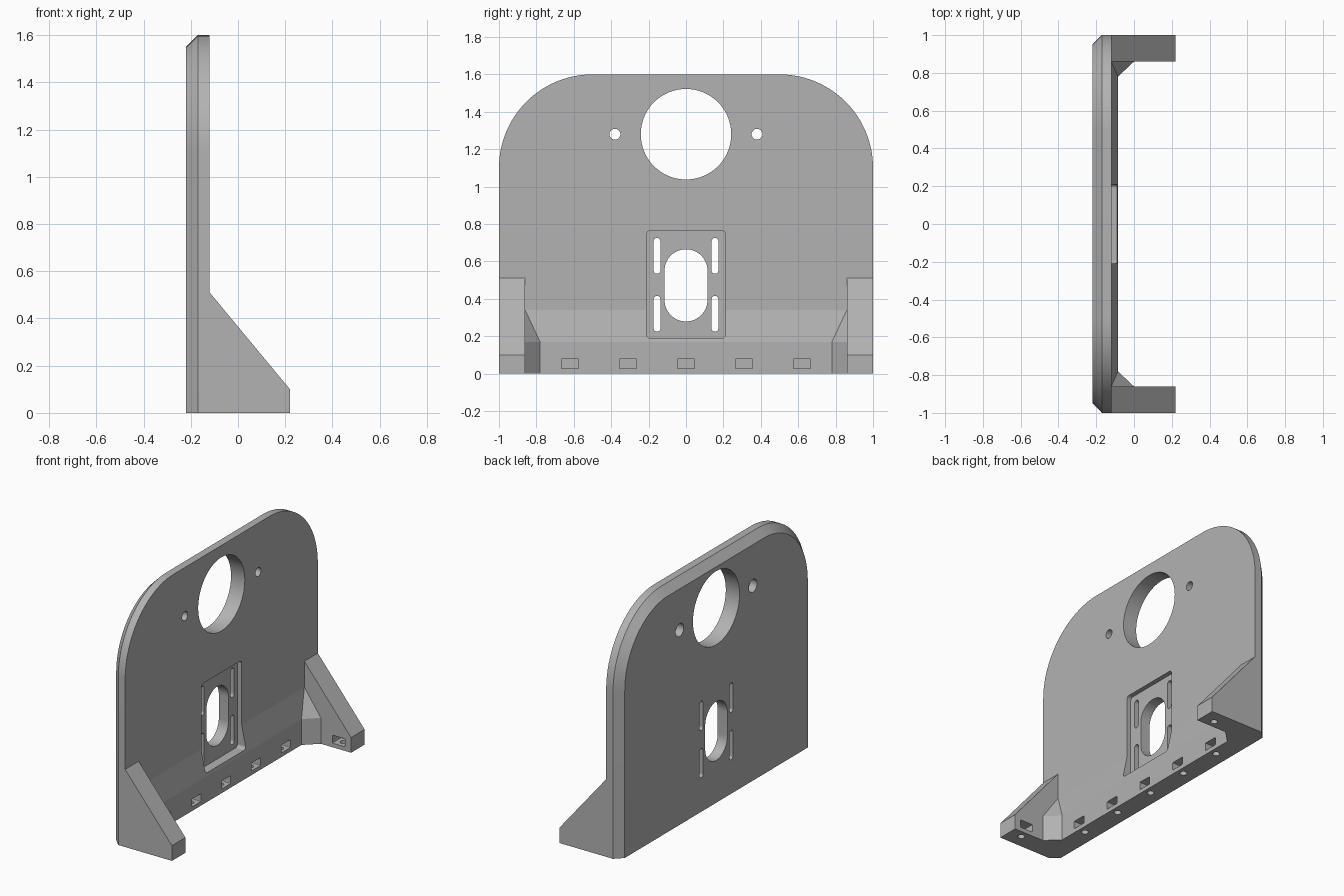
import bpy, bmesh, math

if "Cube" in bpy.data.objects:
    bpy.data.objects.remove(bpy.data.objects["Cube"])

grey = bpy.data.materials.new("plain_grey")
grey.diffuse_color = (0.45, 0.45, 0.45, 1)
grey.use_nodes = True
grey.node_tree.nodes["Principled BSDF"].inputs["Base Color"].default_value = grey.diffuse_color


def finish(name, bm):
    bmesh.ops.recalc_face_normals(bm, faces=bm.faces)
    me = bpy.data.meshes.new(name)
    bm.to_mesh(me)
    bm.free()
    ob = bpy.data.objects.new(name, me)
    bpy.context.collection.objects.link(ob)
    return ob


def loft(name, rings):
    """Solid through equal-length rings of 3D points."""
    bm = bmesh.new()
    vs = [[bm.verts.new(p) for p in r] for r in rings]
    n = len(rings[0])
    for a, b in zip(vs, vs[1:]):
        for i in range(n):
            j = (i + 1) % n
            bm.faces.new((a[i], a[j], b[j], b[i]))
    bm.faces.new(vs[0])
    bm.faces.new(vs[-1])
    return finish(name, bm)


def along_x(name, pts, x0, x1):
    return loft(name, [[(x, y, z) for y, z in pts] for x in (x0, x1)])


def along_y(name, pts, y0, y1):
    return loft(name, [[(x, y, z) for x, z in pts] for y in (y0, y1)])


def rounded(cy, cz, hw, hh, r, seg=16):
    """Rounded rectangle outline; becomes a slot or circle at large r."""
    pts = []
    for k, (sy, sz) in enumerate(((1, 1), (-1, 1), (-1, -1), (1, -1))):
        for i in range(seg + 1):
            a = math.pi / 2 * (k + i / seg)
            p = (cy + sy * (hw - r) + r * math.cos(a),
                 cz + sz * (hh - r) + r * math.sin(a))
            if not pts or math.dist(p, pts[-1]) > 1e-5:
                pts.append(p)
    if math.dist(pts[0], pts[-1]) < 1e-5:
        pts.pop()
    return pts


def combine(body, other, op):
    m = body.modifiers.new(op, 'BOOLEAN')
    m.operation, m.object, m.solver = op, other, 'EXACT'
    bpy.context.view_layer.objects.active = body
    bpy.ops.object.modifier_apply(modifier=m.name)
    bpy.data.objects.remove(other)


def arch(inset):
    """Plate outline: square bottom corners, large round top corners."""
    w, top, r = 1 - inset, 1.6 - inset, 0.5 - inset
    pts = [(-w, 0), (w, 0)]
    for s, start in ((1, 0), (-1, 90)):
        for i in range(25):
            a = math.radians(start + 90 * i / 24)
            pts.append((s * (w - r) + r * math.cos(a), top - r + r * math.sin(a)))
    return pts


# Upright plate with chamfered rear edge
body = loft("mounting_bracket", [[(x, y, z) for y, z in arch(i)]
                                 for x, i in ((-0.22, 0.05), (-0.17, 0), (-0.12, 0))])

# Thickened foot rail with sloping top
rail = [(-0.15, 0), (-0.085, 0), (-0.085, 0.17), (-0.12, 0.34), (-0.15, 0.34)]
combine(body, along_y("foot_rail", rail, -0.9, 0.9), 'UNION')

gusset = [(-0.15, 0), (0.22, 0), (0.22, 0.1), (-0.12, 0.51), (-0.15, 0.51)]
corner = [(-0.12, 0.86, 0.34), (-0.14, 0.9, 0), (-0.14, 0.9, 0.34)]
for z in (0, 0.17):
    corner += [(-0.14, 0.78, z), (-0.085, 0.78, z), (0, 0.86, z), (0, 0.9, z)]
for s in (-1, 1):
    # Side gussets
    combine(body, along_y("gusset", gusset, s * 0.86, s), 'UNION')
    # Mitred corner wedges
    bm = bmesh.new()
    for x, y, z in corner:
        bm.verts.new((x, s * y, z))
    bmesh.ops.convex_hull(bm, input=bm.verts)
    combine(body, finish("corner_wedge", bm), 'UNION')

# Shallow recess, then through openings
cuts = [along_x("recess", rounded(0, 0.477, 0.21, 0.288, 0.02, 4), -0.15, 0.1)]
openings = [(0, 1.28, 0.242, 0.242, 0.242), (0, 0.472, 0.115, 0.193, 0.115)]
for s in (-1, 1):
    openings.append((s * 0.38, 1.28, 0.029, 0.029, 0.029))
    openings += [(s * 0.155, z, 0.018, 0.096, 0.018) for z in (0.32, 0.63)]
    cuts.append(along_x("counterbore", rounded(s * 0.38, 1.28, 0.042, 0.042, 0.042), -0.3, -0.17))
for o in openings:
    cuts.append(along_x("opening", rounded(*o), -0.3, 0.1))


def screw_hole(x, y):
    pts = rounded(x, y, 0.022, 0.022, 0.022, 6)
    return loft("screw_hole", [[(px, py, z) for px, py in pts] for z in (-0.05, 0.06)])


# Nut pockets in the rail and gussets, with screw holes from below
for i in range(-2, 3):
    y = i * 0.31
    cuts.append(along_x("nut_pocket", rounded(y, 0.053, 0.046, 0.026, 0.005, 2), -0.17, 0))
    cuts.append(screw_hole(-0.13, y))
for s in (-1, 1):
    cuts.append(along_y("nut_pocket", rounded(0.13, 0.053, 0.046, 0.026, 0.005, 2), s * 0.8, s * 0.95))
    cuts.append(screw_hole(0.13, s * 0.91))
for c in cuts:
    combine(body, c, 'DIFFERENCE')

# Finish
body.data.materials.clear()
body.data.materials.append(grey)
for p in body.data.polygons:
    p.material_index = 0
bpy.ops.object.select_all(action='DESELECT')
body.select_set(True)
bpy.context.view_layer.objects.active = body
bpy.ops.object.shade_smooth_by_angle(angle=math.radians(8))
